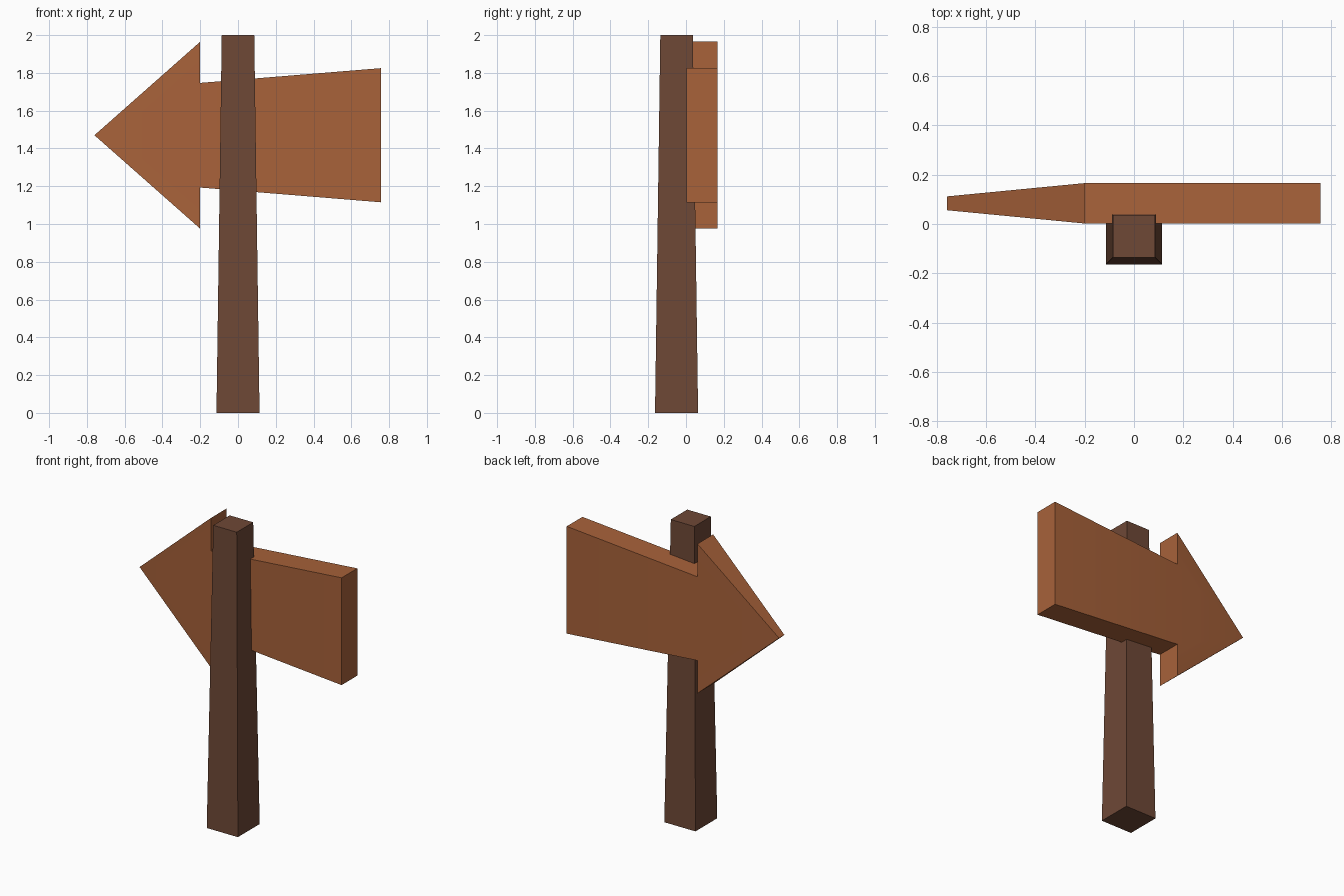
import bpy, bmesh, math

if "Cube" in bpy.data.objects:
    bpy.data.objects.remove(bpy.data.objects["Cube"])


def material(name, rgb):
    m = bpy.data.materials.new(name)
    m.diffuse_color = (*rgb, 1)
    m.use_nodes = True
    m.node_tree.nodes["Principled BSDF"].inputs["Base Color"].default_value = m.diffuse_color
    return m


def add_object(name, bm, mat):
    bmesh.ops.recalc_face_normals(bm, faces=bm.faces)
    me = bpy.data.meshes.new(name)
    bm.to_mesh(me)
    bm.free()
    me.materials.append(mat)
    ob = bpy.data.objects.new(name, me)
    bpy.context.collection.objects.link(ob)
    return ob


dark_wood = material("dark_wood", (0.156, 0.065, 0.037))
light_wood = material("light_wood", (0.392, 0.122, 0.042))

# Post: tapered square beam
bm = bmesh.new()
bmesh.ops.create_cube(bm, size=1)
for v in bm.verts:
    half = 0.086 if v.co.z > 0 else 0.114
    v.co.x = math.copysign(half, v.co.x)
    v.co.y = math.copysign(half, v.co.y) - 0.05
    v.co.z = 2.0 if v.co.z > 0 else 0.0
add_object("post", bm, dark_wood)

# Arrow board: x, z and half thickness of each outline point, thinning to the tip
outline = [(-0.76, 1.47, 0.028), (-0.2, 0.975, 0.082), (-0.2, 1.193, 0.082),
           (0.757, 1.115, 0.082), (0.757, 1.825, 0.082),
           (-0.2, 1.747, 0.082), (-0.2, 1.965, 0.082)]
bm = bmesh.new()
front, back = [[bm.verts.new((x, 0.084 + s * t, z)) for x, z, t in outline]
               for s in (-1, 1)]
for side in (front, back):
    bm.faces.new([side[i] for i in (0, 1, 2, 5, 6)])   # arrow head
    bm.faces.new([side[i] for i in (2, 3, 4, 5)])      # arrow shaft
for i in range(7):
    j = (i + 1) % 7
    bm.faces.new((front[i], front[j], back[j], back[i]))
board = add_object("arrow_board", bm, light_wood)

# Soft blend between head and shaft, sharp elsewhere
bpy.context.view_layer.objects.active = board
board.select_set(True)
bpy.ops.object.shade_smooth_by_angle(angle=math.radians(30))
